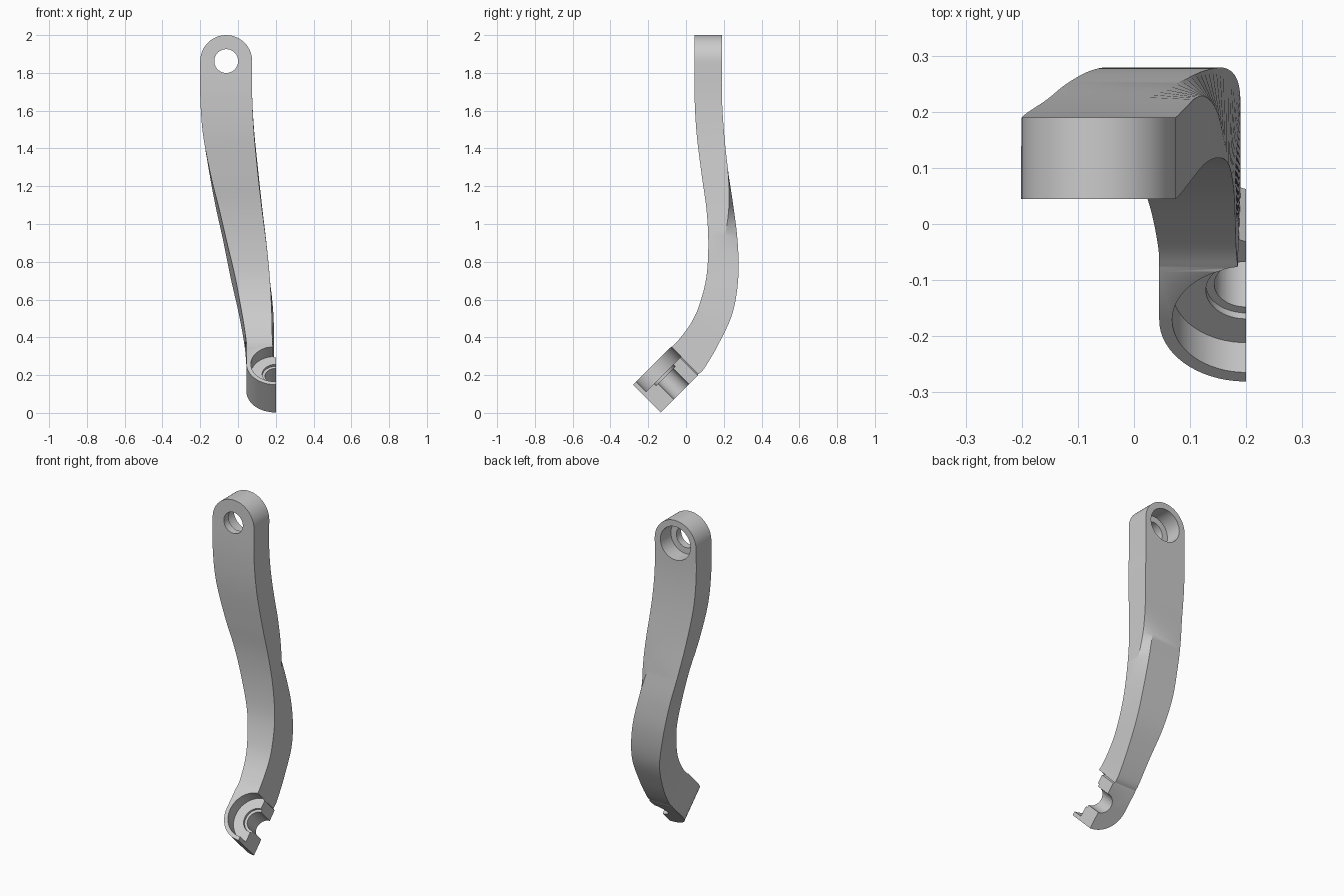
import bpy, bmesh, math
from mathutils import Vector

if "Cube" in bpy.data.objects:
    bpy.data.objects.remove(bpy.data.objects["Cube"])

# Arm stations, top to bottom:
# front y, front z, back y, back z, left x front, left x back,
# right x front, chamfer depth fraction, right x back
STATIONS = [
    (.045, 1.8625, .19, 1.8625, -.2, -.2, .075, 1, -.06),
    (.045, 1.68, .19, 1.68, -.2, -.2, .075, 1, -.06),
    (.056, 1.48, .2, 1.50, -.186, -.188, .085, 1, -.03),
    (.083, 1.26, .222, 1.29, -.145, -.155, .106, 1, 0),
    (.108, 1.08, .25, 1.10, -.1, -.12, .127, .84, .075),
    (.118, .90, .273, .91, -.058, -.078, .15, .5, .125),
    (.108, .72, .277, .72, -.015, -.04, .168, 0, .165),
    (.07, .57, .247, .53, .013, .003, .177, 0, .187),
    (.025, .473, .17, .36, .030, .034, .18, 0, .19),
    (-.04, .385, .098, .238, .043, .045, .182, 0, .19),
    (-.078, .348, .065, .205, .045, .045, .185, 0, .19),
]
HEAD_X, HEAD_Z, HEAD_R = -.0625, 1.8625, .1375
BOSS_X, BOSS_T, BOSS_R = .2, .062, .155


def spline(rows, steps):
    """Catmull-Rom through the station rows."""
    out = []
    for i in range(len(rows) - 1):
        p0, p1 = rows[max(i - 1, 0)], rows[i]
        p2, p3 = rows[i + 1], rows[min(i + 2, len(rows) - 1)]
        for k in range(steps):
            u = k / steps
            row = [.5 * (2 * b + (c - a) * u + (2 * a - 5 * b + 4 * c - d) * u * u
                         + (3 * b - a - 3 * c + d) * u ** 3)
                   for a, b, c, d in zip(p0, p1, p2, p3)]
            row[7] = min(max(row[7], 0), 1)
            out.append(row)
    out.append(list(rows[-1]))
    return out


def boss_row(t, left):
    """Section of the end boss, lying on the 45 degree plane."""
    s = t * math.sqrt(2)
    return ((s - .43) / 2, (s + .43) / 2, (s - .136) / 2, (s + .136) / 2,
            left, left, BOSS_X, 0, BOSS_X)


# Round head, curved arm, round boss: one continuous loft
rows = []
for k in range(16, 0, -1):
    a = math.radians(88.5) * k / 16
    z, w = HEAD_Z + HEAD_R * math.sin(a), HEAD_R * math.cos(a)
    rows.append((.045, z, .19, z, HEAD_X - w, HEAD_X - w, HEAD_X + w, 1, HEAD_X))
rows += spline(STATIONS, 6)
rows.append(boss_row(.184, .045))
for k in range(17):
    a = math.radians(88) * k / 16
    rows.append(boss_row(BOSS_T - BOSS_R * math.sin(a), BOSS_X - BOSS_R * math.cos(a)))

bm = bmesh.new()
rings = []
for fy, fz, by, bz, lf, lb, rf, m, rb in rows:
    pts = [(lf, fy, fz), (rf, fy, fz),
           (rf, fy + (by - fy) * m, fz + (bz - fz) * m),
           (rb, by, bz), (lb, by, bz)]
    rings.append([bm.verts.new(p) for p in pts])
for a, b in zip(rings, rings[1:]):
    for i in range(5):
        j = (i + 1) % 5
        bm.faces.new((a[i], a[j], b[j], b[i]))
bm.faces.new(rings[0])
bm.faces.new(rings[-1])
bmesh.ops.remove_doubles(bm, verts=bm.verts, dist=1e-5)
bmesh.ops.recalc_face_normals(bm, faces=bm.faces)
mesh = bpy.data.meshes.new("lever_arm")
bm.to_mesh(mesh)
bm.free()
arm = bpy.data.objects.new("lever_arm", mesh)
bpy.context.collection.objects.link(arm)


def bore(name, start, direction, radius, d0, d1):
    """Cut a round hole from depth d0 to d1 along a direction."""
    d = Vector(direction).normalized()
    bpy.ops.mesh.primitive_cylinder_add(
        vertices=64, radius=radius, depth=d1 - d0,
        location=Vector(start) + d * (d0 + d1) / 2,
        rotation=d.to_track_quat('Z', 'Y').to_euler())
    cutter = bpy.context.object
    cutter.name = name
    cutter.hide_render = True
    mod = arm.modifiers.new(name, 'BOOLEAN')
    mod.operation, mod.solver, mod.object = 'DIFFERENCE', 'EXACT', cutter
    bpy.context.view_layer.objects.active = arm
    bpy.ops.object.modifier_apply(modifier=name)
    bpy.data.objects.remove(cutter)


# Head hole with a counterbore on the back
head = (HEAD_X, .19, HEAD_Z)
bore("head_counterbore", head, (0, -1, 0), .1, -.05, .1)
bore("head_hole", head, (0, -1, 0), .063, -.05, .3)

# Boss seat, step and through hole on the tilted end
boss = (BOSS_X, *boss_row(BOSS_T, 0)[:2])
bore("boss_seat", boss, (0, 1, -1), .132, -.1, .075)
bore("boss_step", boss, (0, 1, -1), .072, -.1, .09)
bore("boss_hole", boss, (0, 1, -1), .057, -.1, .4)

bpy.ops.object.select_all(action='DESELECT')
arm.select_set(True)
bpy.context.view_layer.objects.active = arm
bpy.ops.object.shade_smooth_by_angle(angle=math.radians(25))
